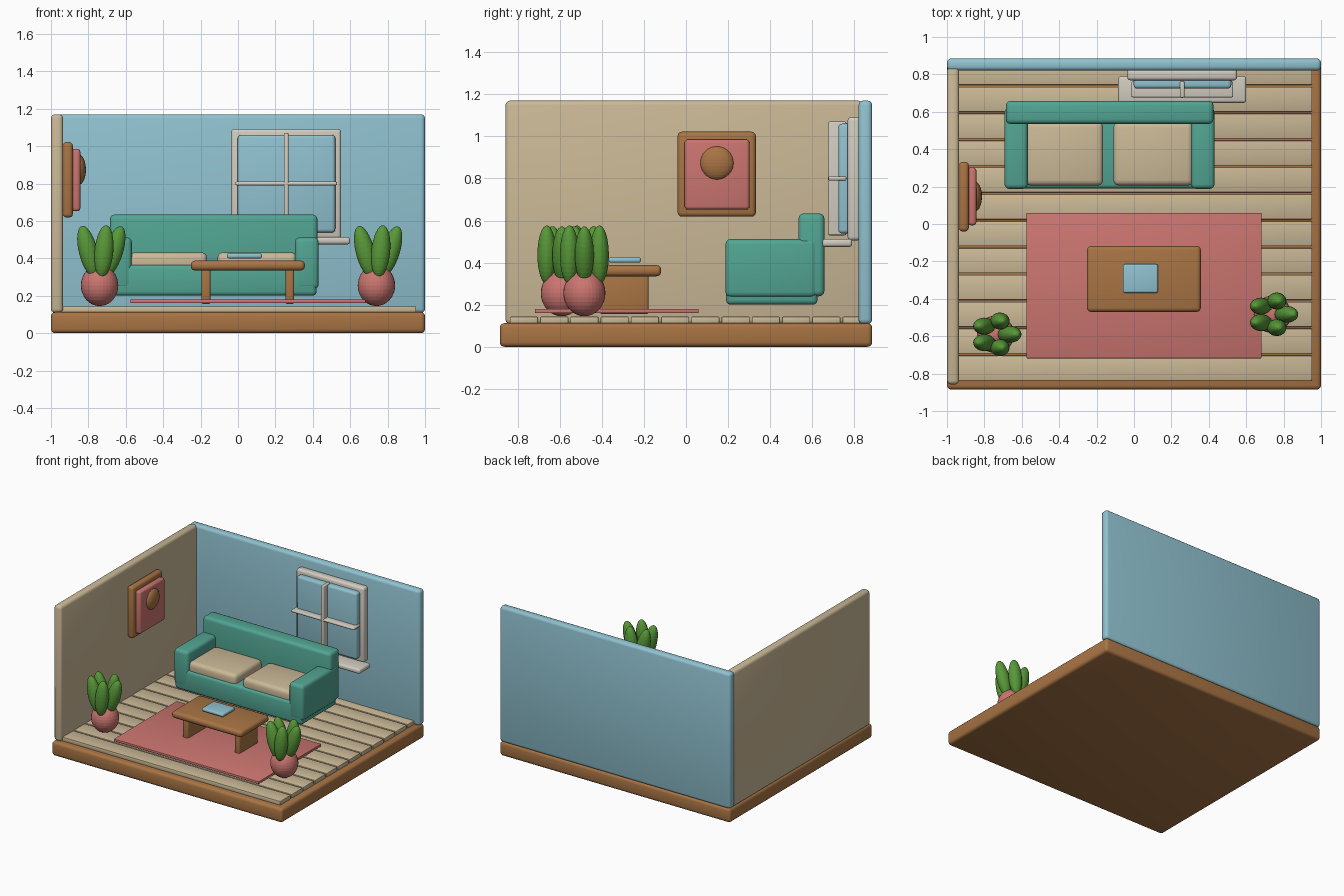
import bpy, bmesh, math
from mathutils import Vector

if "Cube" in bpy.data.objects:
    bpy.data.objects.remove(bpy.data.objects["Cube"])


def material(name, hex_code):
    """Flat colour given as an sRGB hex string."""
    def lin(c):
        return c / 12.92 if c <= 0.04045 else ((c + 0.055) / 1.055) ** 2.4
    rgb = [lin(int(hex_code[i:i + 2], 16) / 255) for i in (0, 2, 4)]
    m = bpy.data.materials.new(name)
    m.diffuse_color = (*rgb, 1)
    m.use_nodes = True
    m.node_tree.nodes["Principled BSDF"].inputs["Base Color"].default_value = m.diffuse_color
    return m


BLUE = material("soft_blue", "90C2D0")
WOOD = material("warm_wood", "A87444")
BEIGE = material("beige", "CBB997")
TEAL = material("teal", "52A593")
CORAL = material("coral", "CB7570")
WHITE = material("off_white", "D2CCC0")
GREEN = material("leaf_green", "589838")


def box(name, mat, x, y, z, bevel=0.015, segments=3):
    """Rounded box from its (min, max) range on each axis."""
    lo, hi = Vector((x[0], y[0], z[0])), Vector((x[1], y[1], z[1]))
    bm = bmesh.new()
    bmesh.ops.create_cube(bm, size=1)
    bmesh.ops.scale(bm, vec=hi - lo, verts=bm.verts)
    if bevel:
        bmesh.ops.bevel(bm, geom=bm.edges[:], offset=min(bevel, min(hi - lo) * 0.45),
                        segments=segments, profile=0.5, affect='EDGES')
    mesh = bpy.data.meshes.new(name)
    bm.to_mesh(mesh)
    bm.free()
    mesh.materials.append(mat)
    ob = bpy.data.objects.new(name, mesh)
    ob.location = (lo + hi) / 2
    bpy.context.collection.objects.link(ob)
    bpy.ops.object.select_all(action='DESELECT')
    ob.select_set(True)
    bpy.context.view_layer.objects.active = ob
    bpy.ops.object.shade_smooth_by_angle(angle=math.radians(40))
    return ob


def ellipsoid(name, mat, centre, radii, tilt_y=0.0):
    bpy.ops.mesh.primitive_uv_sphere_add(segments=32, ring_count=16, radius=1,
                                         location=centre, rotation=(0, tilt_y, 0))
    ob = bpy.context.object
    ob.name = name
    ob.scale = radii
    ob.data.materials.append(mat)
    return ob


# Room shell
box("base_slab", WOOD, (-1, 1), (-0.885, 0.885), (0, 0.112), 0.022)
box("back_wall", BLUE, (-1, 1), (0.82, 0.885), (0.108, 1.17), 0.022)
box("left_wall", BEIGE, (-1, -0.935), (-0.858, 0.84), (0.108, 1.17), 0.022)

# Floor planks
PITCH = 0.1437
for i in range(12):
    y0 = -0.842 + i * PITCH
    box(f"floor_plank_{i + 1}", BEIGE, (-0.95, 0.952),
        (y0 + 0.005, min(y0 + PITCH - 0.005, 0.87)), (0.11, 0.143), 0.005, 2)

# Rug
box("rug", CORAL, (-0.575, 0.682), (-0.718, 0.06), (0.16, 0.18), 0.004, 2)

# Sofa
box("sofa_base", TEAL, (-0.685, 0.42), (0.19, 0.625), (0.2, 0.365), 0.022)
box("sofa_back", TEAL, (-0.685, 0.425), (0.535, 0.658), (0.24, 0.634), 0.025)
for side, x in (("left", (-0.693, -0.568)), ("right", (0.305, 0.431))):
    box(f"sofa_arm_{side}", TEAL, x, (0.188, 0.62), (0.235, 0.512), 0.025)
for side, x in (("left", (-0.58, -0.165)), ("right", (-0.11, 0.315))):
    box(f"sofa_cushion_{side}", BEIGE, x, (0.205, 0.545), (0.33, 0.432), 0.03)

# Coffee table with book
box("table_top", WOOD, (-0.252, 0.357), (-0.47, -0.118), (0.335, 0.388), 0.022)
for side, x in (("left", (-0.195, -0.147)), ("right", (0.255, 0.3))):
    box(f"table_leg_{side}", WOOD, x, (-0.41, -0.178), (0.155, 0.345), 0.012)
box("book", BLUE, (-0.06, 0.128), (-0.368, -0.215), (0.4, 0.426), 0.01)

# Window: backing frame, glass, glazing bars and sill
box("window_frame", WHITE, (-0.037, 0.552), (0.768, 0.83), (0.505, 1.092), 0.018)
box("window_glass", BLUE, (-0.002, 0.52), (0.724, 0.785), (0.538, 1.06), 0.018)
box("window_bar_vertical", WHITE, (0.245, 0.27), (0.675, 0.762), (0.53, 1.07), 0.008)
box("window_bar_horizontal", WHITE, (-0.014, 0.53), (0.677, 0.762), (0.79, 0.81), 0.008)
box("window_sill", WHITE, (-0.085, 0.6), (0.648, 0.79), (0.475, 0.513), 0.014)

# Wall picture
box("picture_frame", WOOD, (-0.937, -0.883), (-0.04, 0.332), (0.618, 1.022), 0.02)
box("picture_panel", CORAL, (-0.89, -0.843), (-0.007, 0.302), (0.652, 0.985), 0.016)
ellipsoid("picture_disc", WOOD, (-0.85, 0.147, 0.874), (0.037, 0.08, 0.08))

# Potted plants with five leaves fanning out sideways
for side, px, py in (("left", -0.74, -0.59), ("right", 0.74, -0.483)):
    ellipsoid(f"plant_pot_{side}", CORAL, (px, py, 0.255), (0.1, 0.1, 0.11))
    for i in range(5):
        a = math.tau * i / 5
        ellipsoid(f"plant_leaf_{side}_{i + 1}", GREEN,
                  (px + 0.075 * math.cos(a), py + 0.075 * math.sin(a), 0.437),
                  (0.05, 0.045, 0.14), 0.3 * math.cos(a))
